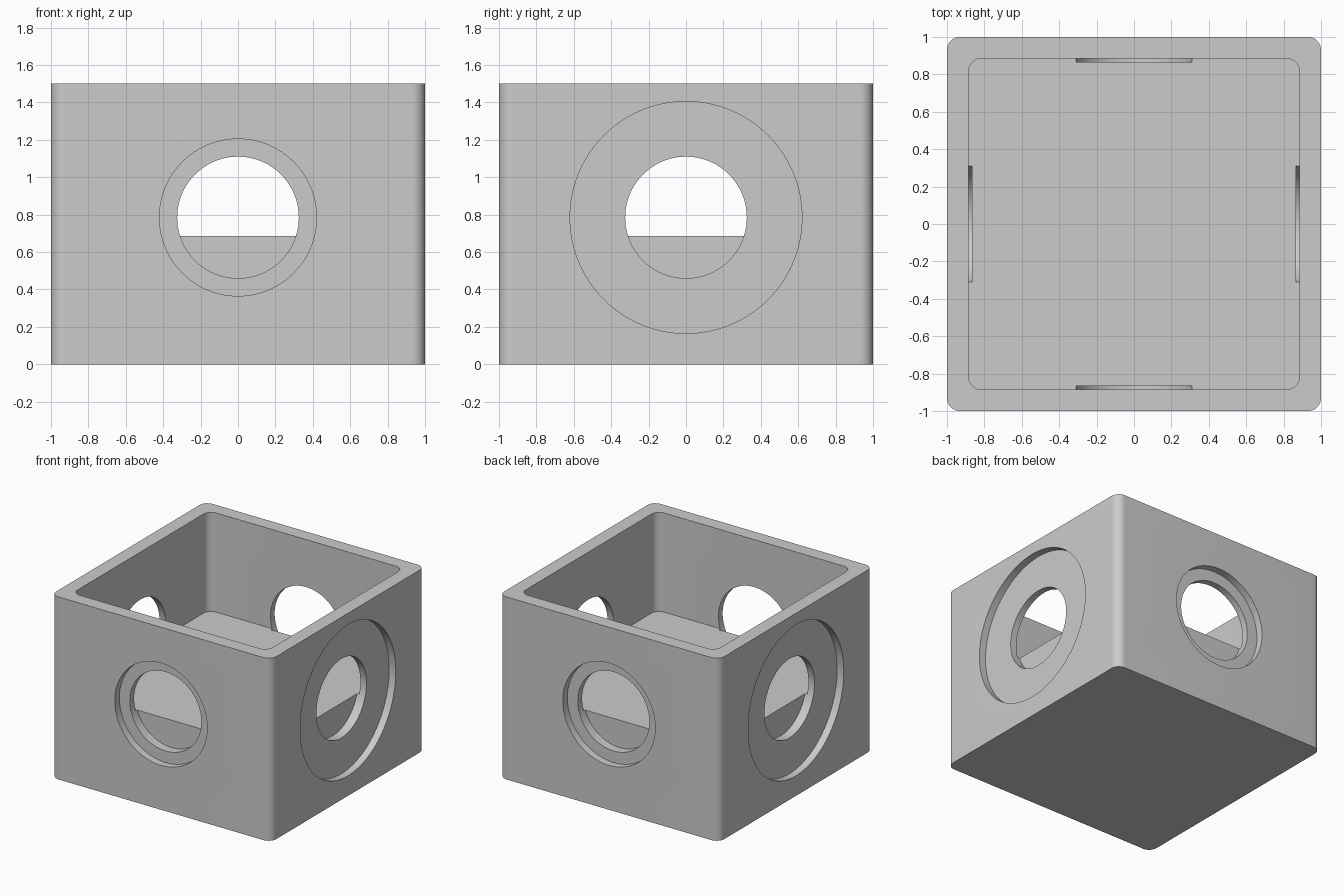
import bpy, bmesh, math
from mathutils import Matrix, Vector

cube = bpy.data.objects.get("Cube")
if cube:
    bpy.data.objects.remove(cube, do_unlink=True)

HALF, HEIGHT = 1.0, 1.5
INNER, FLOOR_Z = 0.885, 0.685
HOLE_Z, HOLE_R = 0.785, 0.325
HOLE_END = 0.865            # bores bite slightly into the raised floor
RECESS_FLOOR = 0.94

grey = bpy.data.materials.new("light_grey")
grey.use_nodes = True
colour = (0.6, 0.6, 0.6, 1)
grey.diffuse_color = colour
grey.node_tree.nodes["Principled BSDF"].inputs["Base Color"].default_value = colour


def make_object(name, bm):
    bmesh.ops.recalc_face_normals(bm, faces=bm.faces)
    mesh = bpy.data.meshes.new(name)
    bm.to_mesh(mesh)
    bm.free()
    mesh.materials.append(grey)
    obj = bpy.data.objects.new(name, mesh)
    bpy.context.collection.objects.link(obj)
    return obj


def rounded_block(name, half, z0, z1, radius):
    """Square block with rounded upright edges."""
    bm = bmesh.new()
    size = Matrix.Diagonal((2 * half, 2 * half, z1 - z0, 1))
    bmesh.ops.create_cube(bm, size=1, matrix=Matrix.Translation((0, 0, (z0 + z1) / 2)) @ size)
    upright = [e for e in bm.edges
               if abs(e.verts[0].co.z - e.verts[1].co.z) > 0.1]
    bmesh.ops.bevel(bm, geom=upright, offset=radius, segments=10,
                    profile=0.5, affect='EDGES')
    return make_object(name, bm)


def bore(name, angle, radius, inner_end):
    """Horizontal cylinder entering a side wall, from outside to inner_end."""
    bm = bmesh.new()
    outer_end = HALF + 0.1
    place = (Matrix.Rotation(angle, 4, 'Z')
             @ Matrix.Translation(Vector(((outer_end + inner_end) / 2, 0, HOLE_Z)))
             @ Matrix.Rotation(math.pi / 2, 4, 'Y'))
    bmesh.ops.create_cone(bm, cap_ends=True, segments=96, radius1=radius,
                          radius2=radius, depth=outer_end - inner_end, matrix=place)
    return make_object(name, bm)


# Outer body and open cavity
body = rounded_block("housing_body", HALF, 0, HEIGHT, 0.07)
cutters = [rounded_block("cavity_cutter", INNER, FLOOR_Z, HEIGHT + 0.2, 0.07)]

# Port in each wall: wide recess on the sides, narrow recess front and back
for i in range(4):
    turn = i * math.pi / 2
    cutters.append(bore("recess_cutter", turn, 0.62 if i % 2 == 0 else 0.42, RECESS_FLOOR))
    cutters.append(bore("port_cutter", turn, HOLE_R, HOLE_END))

# Cut everything out of the body
bpy.ops.object.select_all(action='DESELECT')
bpy.context.view_layer.objects.active = body
body.select_set(True)
for cutter in cutters:
    cutter.hide_render = True
    mod = body.modifiers.new("cut", 'BOOLEAN')
    mod.operation = 'DIFFERENCE'
    mod.solver = 'EXACT'
    mod.object = cutter
    bpy.ops.object.modifier_apply(modifier=mod.name)
for cutter in cutters:
    bpy.data.objects.remove(cutter, do_unlink=True)

bpy.ops.object.shade_smooth_by_angle(angle=math.radians(30))
